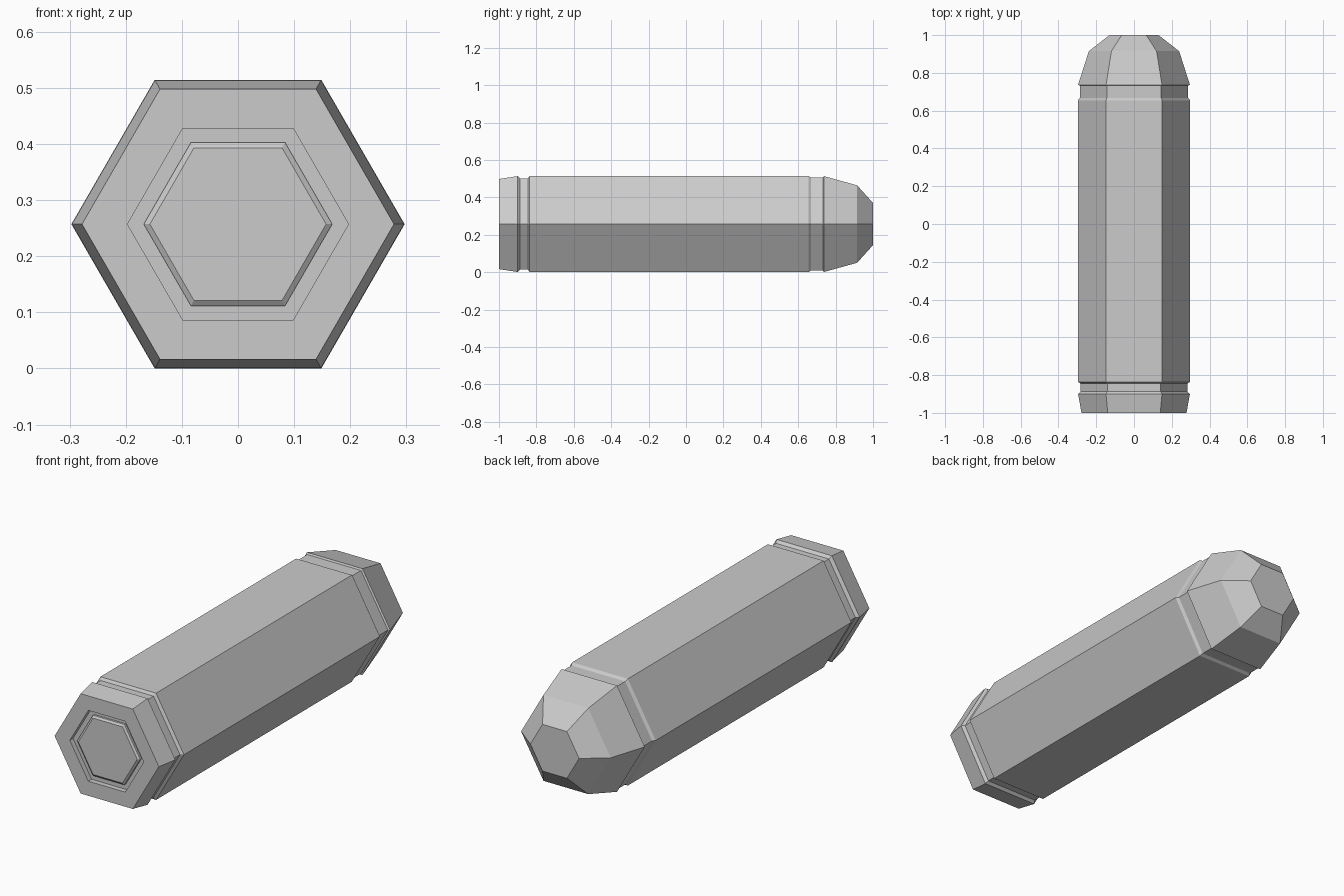
import bpy, bmesh
from math import cos, sin, pi

if "Cube" in bpy.data.objects:
    bpy.data.objects.remove(bpy.data.objects["Cube"])

SIDES = 6
RADIUS = 0.297
CENTRE_Z = RADIUS * cos(pi / SIDES)


def hex_lathe(name, profile):
    """Sweep (y, corner radius) stations along y as six-sided rings, capped at both ends."""
    bm = bmesh.new()
    rings = []
    for y, r in profile:
        rings.append([bm.verts.new((r * cos(2 * pi * i / SIDES), y,
                                    CENTRE_Z + r * sin(2 * pi * i / SIDES)))
                      for i in range(SIDES)])
    for a, b in zip(rings, rings[1:]):
        for i in range(SIDES):
            j = (i + 1) % SIDES
            bm.faces.new((a[i], a[j], b[j], b[i]))
    bm.faces.new(rings[0])
    bm.faces.new(rings[-1])
    bmesh.ops.recalc_face_normals(bm, faces=bm.faces)
    mesh = bpy.data.meshes.new(name)
    bm.to_mesh(mesh)
    bm.free()
    obj = bpy.data.objects.new(name, mesh)
    bpy.context.collection.objects.link(obj)
    return obj


# Casing: recessed base pocket, rim, extraction groove, long body and mouth
hex_lathe("casing", [
    (-0.975, 0.197), (-1.0, 0.197), (-1.0, 0.278), (-0.90, 0.296),
    (-0.887, 0.282), (-0.845, 0.282), (-0.836, RADIUS),
    (0.655, RADIUS), (0.668, 0.287),
])

# Primer: small bevelled plug sitting in the base pocket
hex_lathe("primer", [(-0.975, 0.168), (-0.985, 0.168), (-0.992, 0.157)][::-1])

# Tip: narrow neck, then a faceted blunt nose
hex_lathe("tip", [
    (0.668, 0.287), (0.732, 0.287), (0.737, 0.296), (0.915, 0.239), (1.0, 0.130),
])
